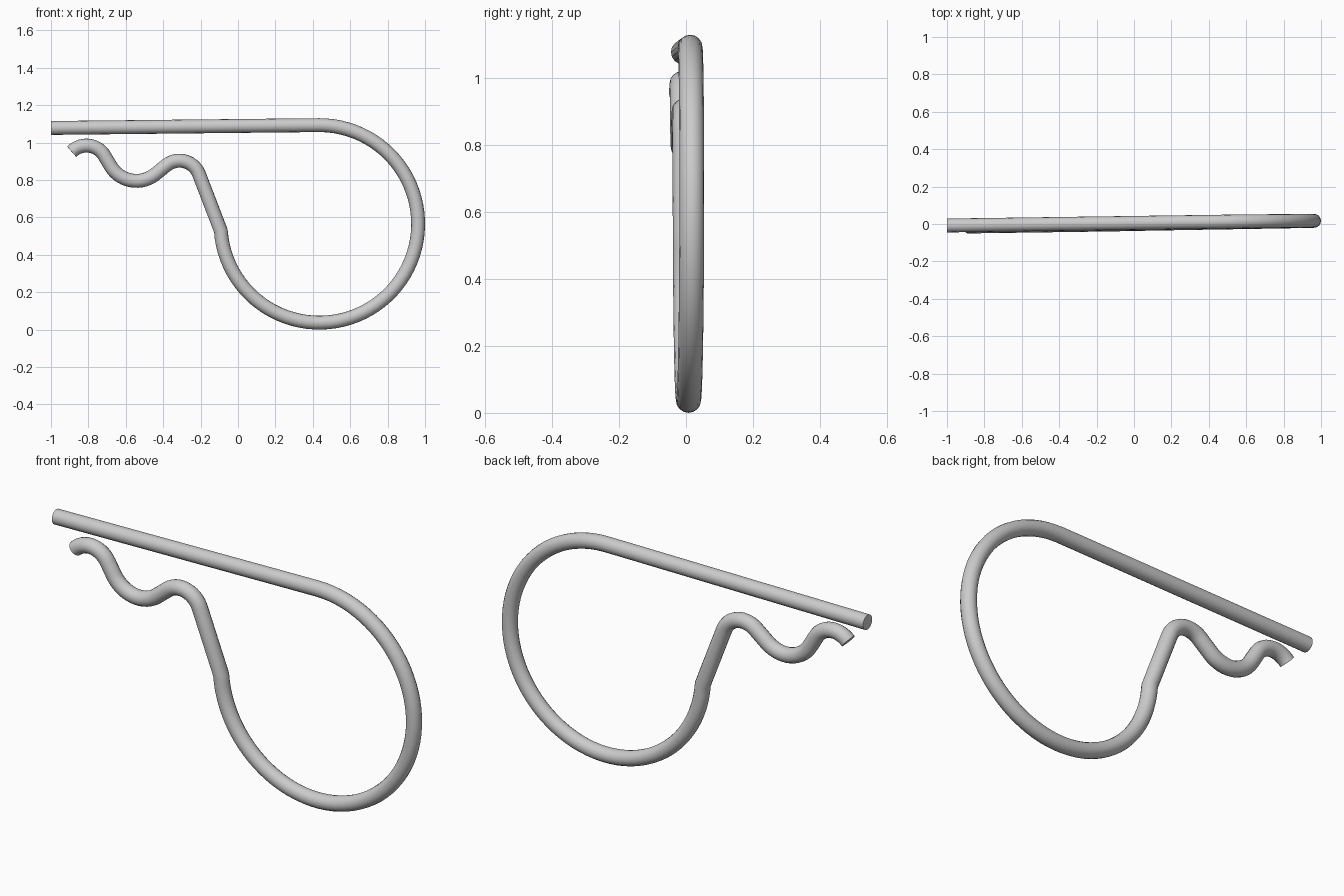
import bpy
from math import radians, cos, sin

if "Cube" in bpy.data.objects:
    bpy.data.objects.remove(bpy.data.objects["Cube"])

WIRE = 0.037


def arc(cx, cz, r, a0, a1, n):
    """Points on an arc in the XZ plane, angles in degrees."""
    return [(cx + r * cos(radians(a0 + (a1 - a0) * i / n)),
             cz + r * sin(radians(a0 + (a1 - a0) * i / n))) for i in range(n + 1)]


# straight arm, then the big spring loop (clockwise), then the wavy leg
arm = [(-1.0 + 1.41 * i / 8, 1.078 + 0.015 * i / 8) for i in range(8)]
loop = arc(0.435, 0.565, 0.528, 90, -176, 64)
leg = (arc(-0.313, 0.791, 0.112, 20, 128, 14)       # inner bump
       + arc(-0.543, 0.955, 0.16, 308, 210, 14)     # valley
       + arc(-0.81, 0.872, 0.112, 30, 135, 14))     # outer bump and tip

# slight sideways lean; the wire steps over a little around the loop
path = [(x, 0.006 + 0.014 * x, z) for x, z in arm]
for i, (x, z) in enumerate(loop):
    path.append((x, 0.006 - 0.007 * i / 64 + 0.014 * x, z))
path += [(x, -0.001 + 0.014 * x, z) for x, z in leg]

# round wire swept along the path
curve = bpy.data.curves.new("clip_wire", 'CURVE')
curve.dimensions = '3D'
curve.bevel_depth = WIRE
curve.bevel_resolution = 6
curve.use_fill_caps = True
spline = curve.splines.new('POLY')
spline.points.add(len(path) - 1)
for p, co in zip(spline.points, path):
    p.co = (*co, 1)
wire = bpy.data.objects.new("clip_wire", curve)
bpy.context.collection.objects.link(wire)

# turn into a mesh with smooth sides and sharp cut ends
bpy.context.view_layer.objects.active = wire
wire.select_set(True)
bpy.ops.object.convert(target='MESH')
bpy.ops.object.shade_smooth_by_angle(angle=radians(35))
